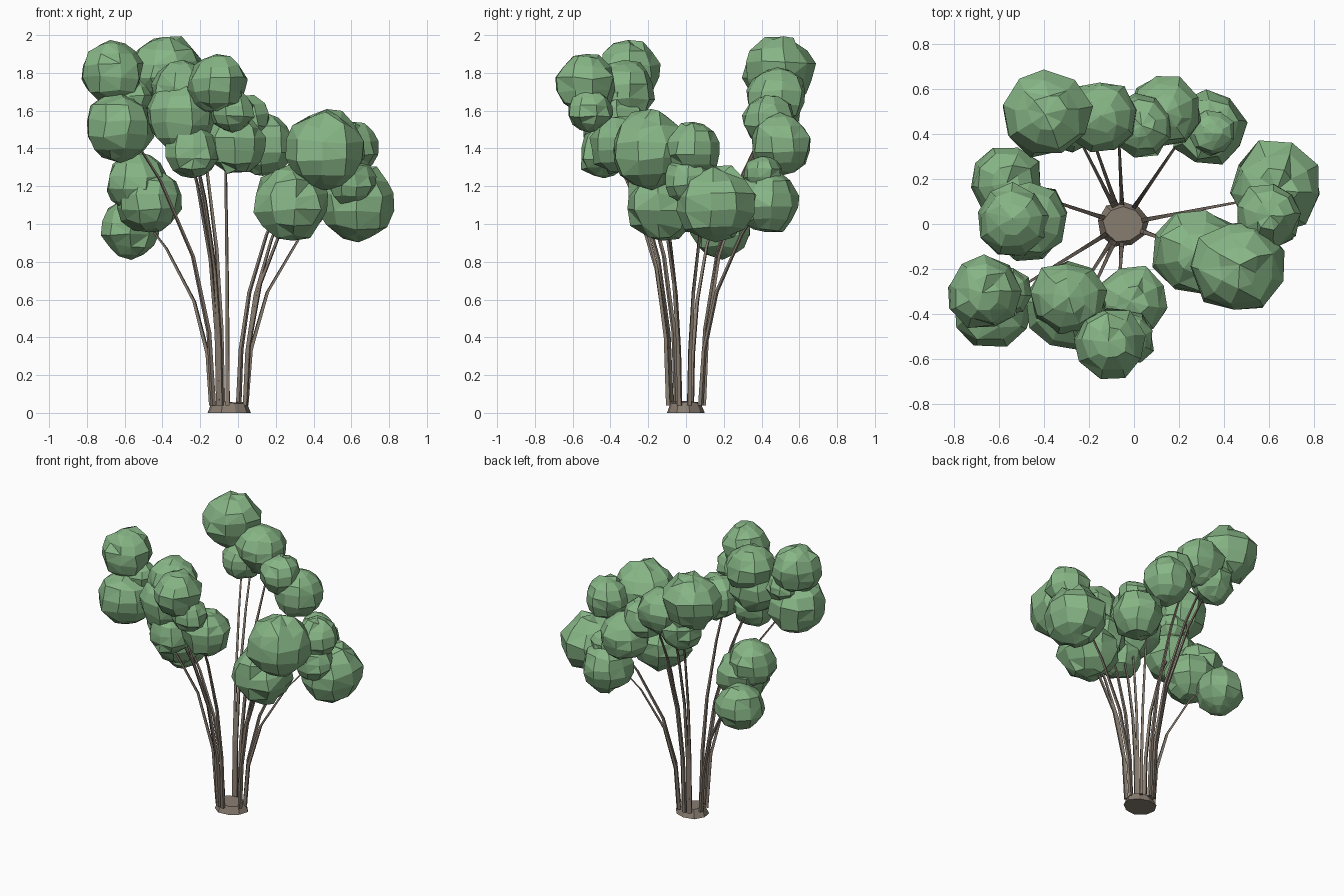
import bpy, bmesh, random
from math import sin, cos, pi, atan2
from mathutils import Vector

if "Cube" in bpy.data.objects:
    bpy.data.objects.remove(bpy.data.objects["Cube"])

random.seed(4)


def material(name, rgb):
    m = bpy.data.materials.new(name)
    m.diffuse_color = (*rgb, 1)
    m.use_nodes = True
    m.node_tree.nodes["Principled BSDF"].inputs["Base Color"].default_value = m.diffuse_color
    return m


GREEN = material("leaf_green", (0.24, 0.46, 0.235))
BROWN = material("bark_brown", (0.25, 0.205, 0.165))


def finish(name, bm, mat):
    bmesh.ops.recalc_face_normals(bm, faces=bm.faces)
    mesh = bpy.data.meshes.new(name)
    bm.to_mesh(mesh)
    bm.free()
    mesh.materials.append(mat)
    obj = bpy.data.objects.new(name, mesh)
    bpy.context.collection.objects.link(obj)


def leaf_clump(name, x, y, z, r):
    """Faceted ball with jittered corners and slightly rough poles."""
    bm = bmesh.new()
    bmesh.ops.create_uvsphere(bm, u_segments=9, v_segments=7, radius=r)
    turn = random.uniform(0, pi)
    c, s = cos(turn), sin(turn)
    for v in bm.verts:
        k = random.uniform(0.95, 1.07)
        px, py, pz = v.co * k
        jitter = Vector([random.uniform(-0.06, 0.06) * r for _ in range(3)])
        v.co = Vector((x + c * px - s * py, y + s * px + c * py, z + pz * 0.96)) + jitter
    bmesh.ops.triangulate(bm, faces=random.sample(list(bm.faces), 30))
    finish(name, bm, GREEN)


def stem(name, tip):
    """Thin square stalk: rises steeply from the base, then bends outward."""
    centre = Vector((-0.05, 0, 0.04))
    tip = Vector(tip)
    a = atan2(tip.y, tip.x - centre.x)
    start = centre + Vector((0.095 * cos(a), 0.095 * sin(a), 0))
    d = tip - start
    bm = bmesh.new()
    rings = []
    for h, out, rad in ((0, 0, 0.015), (0.26, 0.05, 0.013), (0.53, 0.23, 0.011),
                        (0.8, 0.6, 0.009), (1, 1, 0.006)):
        p = start + Vector((d.x * out, d.y * out, d.z * h))
        rings.append([bm.verts.new(p + Vector((rad * cos(a + i * pi / 2 + pi / 4),
                                               rad * sin(a + i * pi / 2 + pi / 4), 0)))
                      for i in range(4)])
    for lo, hi in zip(rings, rings[1:]):
        for i in range(4):
            j = (i + 1) % 4
            bm.faces.new((lo[i], lo[j], hi[j], hi[i]))
    bm.faces.new(rings[0])
    bm.faces.new(rings[-1])
    finish(name, bm, BROWN)


# root base: low irregular disc
bm = bmesh.new()
bmesh.ops.create_cone(bm, cap_ends=True, segments=9, radius1=0.107, radius2=0.085, depth=0.055)
for v in bm.verts:
    k = random.uniform(0.95, 1.06)
    top = v.co.z > 0
    v.co = Vector((v.co.x * k * 1.05 - 0.048, v.co.y * k * 0.95,
                   random.uniform(0.045, 0.065) if top else 0))
finish("root_base", bm, BROWN)

# leaf clumps by branch: x, y, z, radius
clumps = {
    "back": [(-0.39, 0.49, 1.81, 0.195), (-0.28, 0.46, 1.57, 0.14), (-0.15, 0.48, 1.67, 0.165),
             (0.03, 0.44, 1.55, 0.14), (0.14, 0.50, 1.42, 0.165), (0.33, 0.43, 1.12, 0.17),
             (0.35, 0.41, 1.27, 0.10)],
    "left": [(-0.57, 0.19, 0.98, 0.16), (-0.54, 0.02, 1.22, 0.16), (-0.47, 0.01, 1.12, 0.175)],
    "front_left": [(-0.67, -0.31, 1.81, 0.165), (-0.57, -0.30, 1.66, 0.11),
                   (-0.63, -0.37, 1.51, 0.185)],
    "front": [(-0.29, -0.33, 1.70, 0.17), (-0.30, -0.38, 1.57, 0.185), (-0.24, -0.43, 1.38, 0.14),
              (-0.11, -0.53, 1.74, 0.16), (-0.03, -0.51, 1.60, 0.12), (-0.01, -0.35, 1.42, 0.16)],
    "right": [(0.63, 0.16, 1.11, 0.205), (0.60, 0.04, 1.40, 0.145), (0.60, 0.01, 1.23, 0.13),
              (0.28, -0.13, 1.11, 0.20), (0.465, -0.19, 1.39, 0.215)],
}
for side, group in clumps.items():
    for n, c in enumerate(group):
        leaf_clump(f"leaf_clump_{side}_{n + 1}", *c)

# stems, each ending inside a clump
tips = [(-0.28, 0.45, 1.58), (-0.22, 0.48, 1.60), (-0.07, 0.44, 1.53), (0.25, 0.44, 1.17),
        (0.53, 0.11, 1.17), (0.27, -0.12, 1.14), (0.38, -0.16, 1.25), (-0.54, 0.16, 1.08),
        (-0.60, -0.34, 1.53), (-0.29, -0.37, 1.50), (-0.23, -0.39, 1.40), (-0.07, -0.36, 1.42)]
for n, t in enumerate(tips):
    stem(f"stem_{n + 1}", t)
